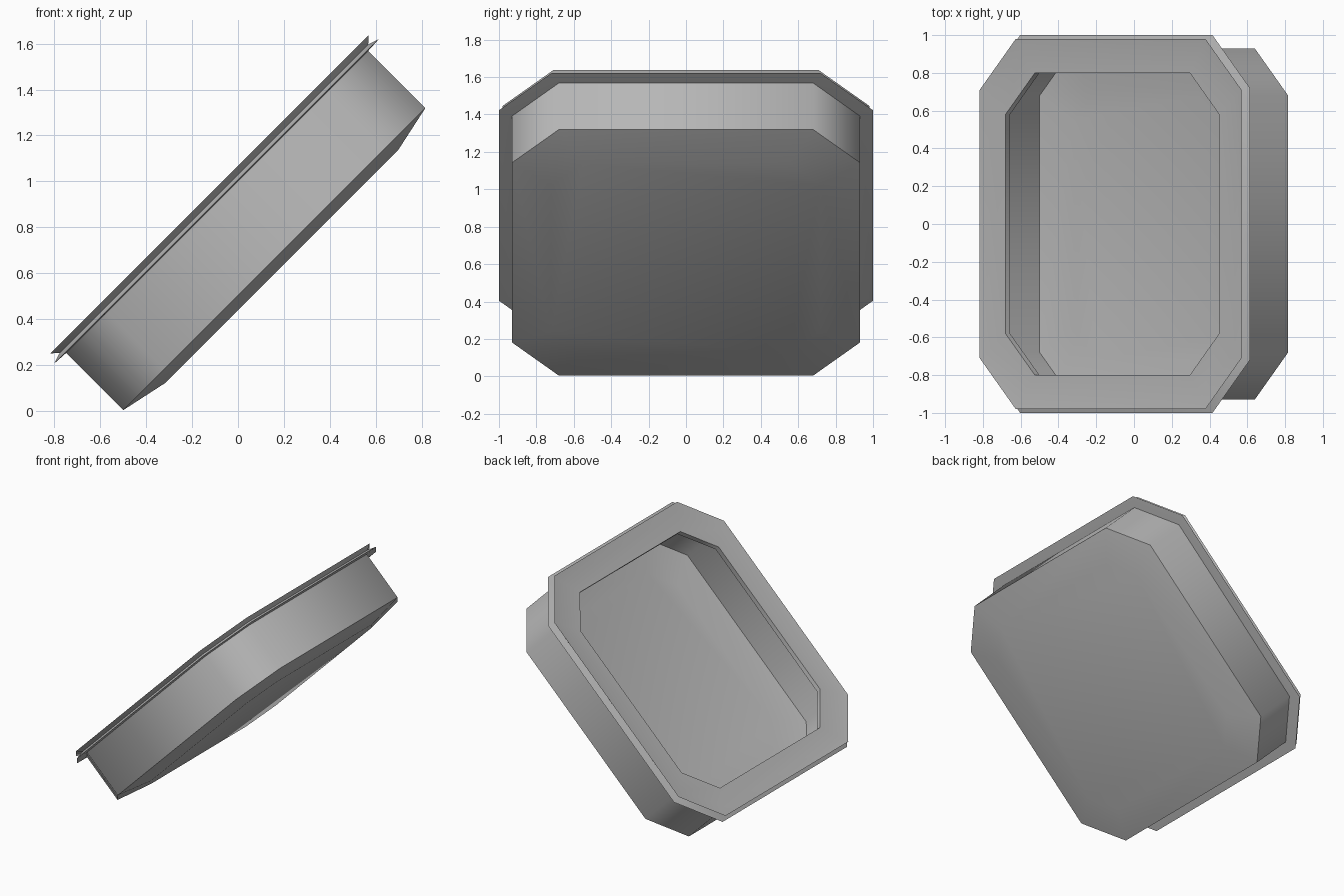
import bpy, bmesh, math

cube = bpy.data.objects.get("Cube")
if cube:
    bpy.data.objects.remove(cube)

# Single grey finish
grey = bpy.data.materials.new("plain grey")
grey.use_nodes = True
colour = (0.5, 0.5, 0.5, 1)
grey.diffuse_color = colour
grey.node_tree.nodes["Principled BSDF"].inputs["Base Color"].default_value = colour


def octagon(half, cut, z):
    """Square ring with cut corners, counter-clockwise from above."""
    k = half - cut
    quarter = [(half, -k), (half, k)]
    points = []
    for turn in range(4):
        for x, y in quarter:
            for _ in range(turn):
                x, y = -y, x
            points.append((x, y, z))
    return points


def loft(name, profile, closed=False, floor=False):
    """Bridge a stack of octagons given as (half width, corner cut, height)."""
    bm = bmesh.new()
    rings = [[bm.verts.new(p) for p in octagon(*row)] for row in profile]
    pairs = list(zip(rings, rings[1:]))
    if closed:
        pairs.append((rings[-1], rings[0]))
    for low, high in pairs:
        for i in range(8):
            j = (i + 1) % 8
            bm.faces.new((low[i], low[j], high[j], high[i]))
    if floor:
        bm.faces.new(rings[0][::-1])
    mesh = bpy.data.meshes.new(name)
    bm.to_mesh(mesh)
    bm.free()
    mesh.materials.append(grey)
    obj = bpy.data.objects.new(name, mesh)
    bpy.context.collection.objects.link(obj)
    # The whole tray leans at 45 degrees
    obj.rotation_euler = (0, math.radians(-45), 0)
    obj.location = (0.41, 0, 0.41)
    bpy.ops.object.select_all(action="DESELECT")
    obj.select_set(True)
    bpy.context.view_layer.objects.active = obj
    bpy.ops.object.shade_smooth_by_angle(angle=math.radians(50))
    return obj


# Thin hull: floor, shallow bevel, upright wall
loft("tray_body", [(0.72, 0.17, 0.311),
                   (0.93, 0.25, 0.356),
                   (0.93, 0.25, 0.714)], floor=True)

# Rim: lower flange, groove, upper flange, flat top, inner lip
loft("tray_rim", [(0.80, 0.22, 0.708),
                  (0.93, 0.25, 0.708),
                  (1.00, 0.28, 0.712),
                  (0.95, 0.26, 0.728),
                  (0.98, 0.27, 0.755),
                  (0.92, 0.25, 0.746),
                  (0.80, 0.22, 0.742)], closed=True)
